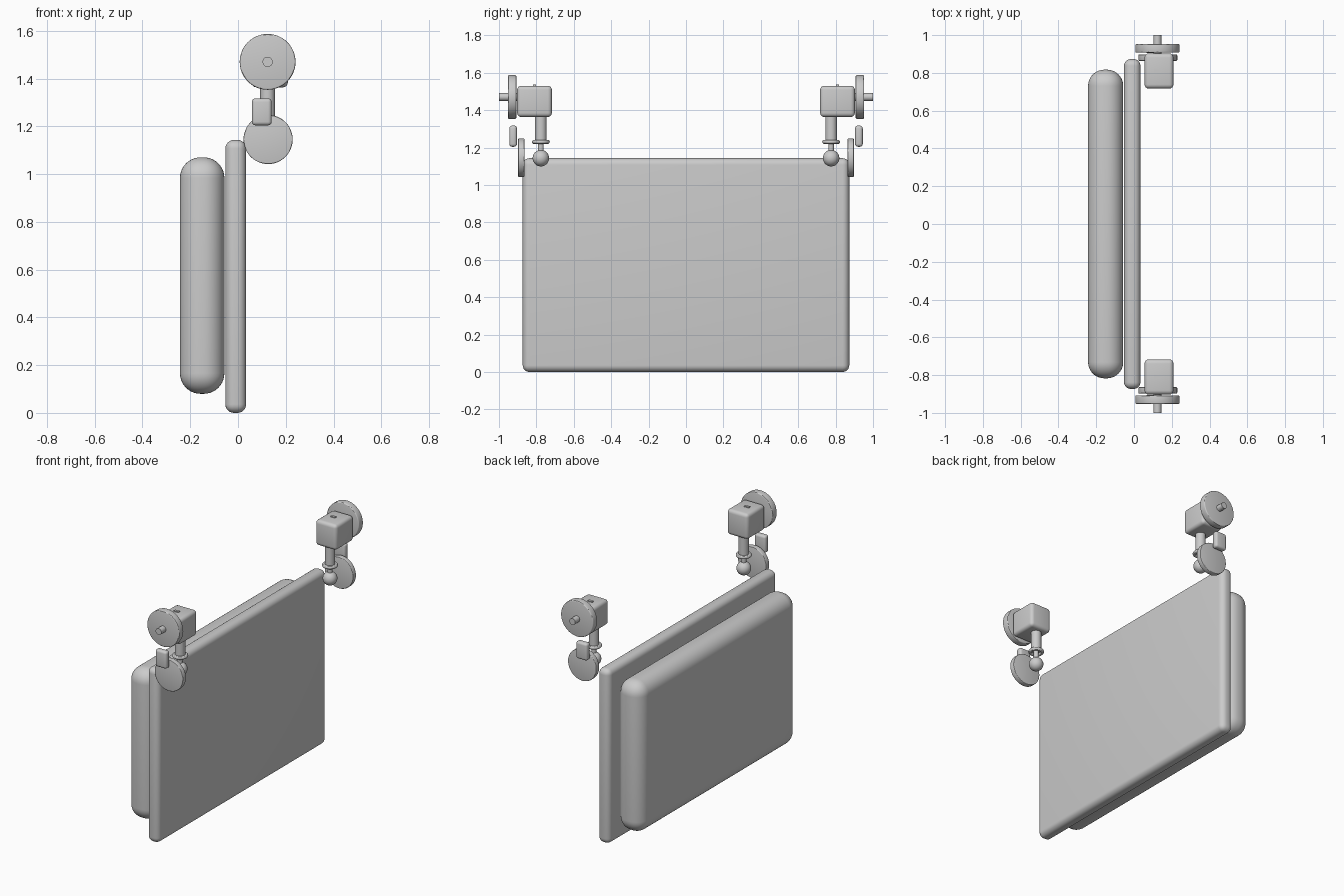
import bpy
from mathutils import Vector

if "Cube" in bpy.data.objects:
    bpy.data.objects.remove(bpy.data.objects["Cube"], do_unlink=True)

GREY = (0.6, 0.6, 0.6, 1)
grey = bpy.data.materials.new("plain grey")
grey.use_nodes = True
grey.diffuse_color = GREY
grey.node_tree.nodes["Principled BSDF"].inputs["Base Color"].default_value = GREY


def finish(name, bevel=0, segments=4):
    """Name, colour, round and smooth the active object."""
    ob = bpy.context.object
    ob.name = name
    ob.data.materials.append(grey)
    bpy.ops.object.transform_apply(location=False, rotation=True, scale=True)
    if bevel:
        mod = ob.modifiers.new("rounding", "BEVEL")
        mod.width, mod.segments = bevel, segments
        mod.limit_method = "ANGLE"
        bpy.ops.object.modifier_apply(modifier=mod.name)
    bpy.ops.object.shade_smooth_by_angle()
    return ob


def box(name, low, high, bevel, segments=4):
    low, high = Vector(low), Vector(high)
    bpy.ops.mesh.primitive_cube_add(size=1, location=(low + high) / 2)
    bpy.context.object.scale = high - low
    return finish(name, bevel, segments)


def rod(name, start, end, radius, bevel=0):
    start, end = Vector(start), Vector(end)
    axis = end - start
    bpy.ops.mesh.primitive_cylinder_add(
        vertices=48, radius=radius, depth=axis.length, location=(start + end) / 2,
        rotation=axis.to_track_quat("Z", "Y").to_euler())
    return finish(name, bevel, 3)


def side_box(name, side, x, y, z, bevel):
    """Box given by ranges, placed at the back (side 1) or the front (side -1)."""
    near, far = sorted((side * y[0], side * y[1]))
    return box(name, (x[0], near, z[0]), (x[1], far, z[1]), bevel)


# Upright board and the thick padded slab behind it
box("board", (-0.053, -0.873, 0), (0.034, 0.873, 1.143), 0.036, 6)
box("pad", (-0.243, -0.817, 0.08), (-0.057, 0.817, 1.07), 0.086, 10)

# Matching hanger assembly at each end
X = 0.124
POST_Y = 0.776
for side, end in ((-1, "front"), (1, "back")):
    post_y = side * POST_Y

    # Roller with its axle stub
    rod(end + "_roller", (X, side * 0.907, 1.47), (X, side * 0.953, 1.47), 0.117, 0.006)
    rod(end + "_axle", (X, side * 0.88, 1.47), (X, side, 1.47), 0.021)

    # Housing with a small raised plate on top
    side_box(end + "_housing", side, (0.056, 0.209), (0.717, 0.903), (1.363, 1.53), 0.022)
    side_box(end + "_housing_plate", side, (0.107, 0.141), (0.803, 0.819), (1.52, 1.536), 0)

    # Post, collar, neck and ball
    rod(end + "_post", (X, post_y, 1.235), (X, post_y, 1.38), 0.031)
    bpy.ops.mesh.primitive_torus_add(
        location=(X, post_y, 1.23), major_radius=0.037, minor_radius=0.011,
        major_segments=40, minor_segments=12)
    finish(end + "_collar")
    rod(end + "_neck", (X, post_y, 1.15), (X, post_y, 1.25), 0.015)
    bpy.ops.mesh.primitive_uv_sphere_add(
        segments=32, ring_count=16, radius=0.044, location=(X, post_y, 1.143))
    finish(end + "_ball")

    # Lower disc and the upright tab outside it
    rod(end + "_disc", (X + 0.002, side * 0.864, 1.145), (X + 0.002, side * 0.897, 1.145), 0.103, 0.004)
    side_box(end + "_tab", side, (0.058, 0.141), (0.904, 0.945), (1.204, 1.317), 0.015)
